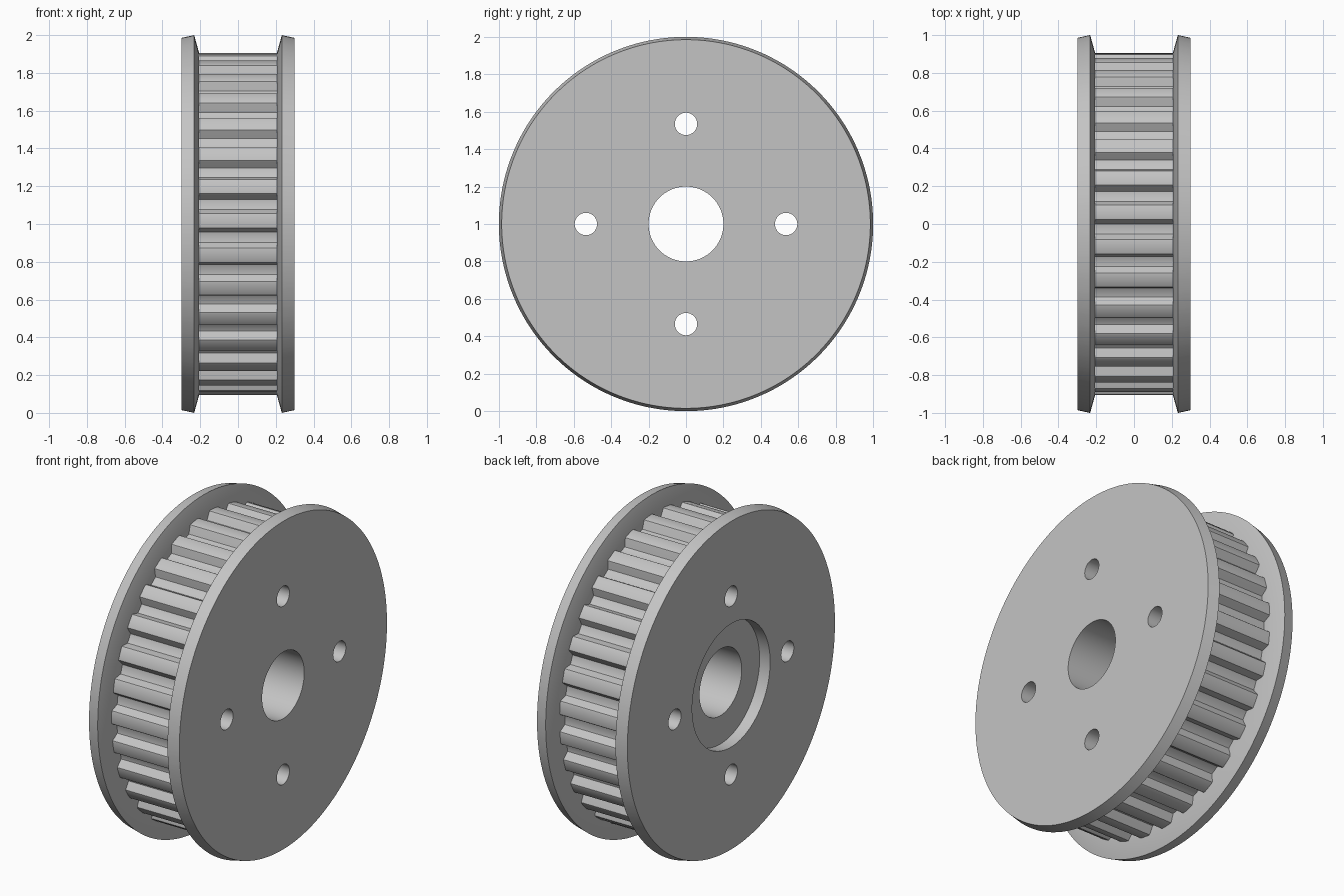
import bpy, bmesh, math
from mathutils import Matrix

if "Cube" in bpy.data.objects:
    bpy.data.objects.remove(bpy.data.objects["Cube"])

TEETH = 31
PITCH = 2 * math.pi / TEETH
PHASE = math.pi / 2 - 0.07      # angle of one tooth centre
ROOT = 0.855

# Half tooth: (angle from the tooth centre, radius), rounded tip and foot
half = [(0.036, 0.905), (0.043, 0.903), (0.048, 0.897),
        (0.067, 0.860), (0.070, 0.8565), (0.075, ROOT)]
tooth = ([(-PITCH / 2, ROOT)] + [(-a, r) for a, r in reversed(half)]
         + [(0, 0.905)] + half)
gear = [(PHASE + k * PITCH + a, r) for k in range(TEETH) for a, r in tooth]

# Rings across the width: (x, radius), None means the toothed outline
rings = [(-0.30, 0.985), (-0.232, 1.0), (-0.206, 0.906), (-0.206, None)]
rings += [(-x, r) for x, r in reversed(rings)]

metal = bpy.data.materials.new("plain_grey")
metal.diffuse_color = (0.55, 0.55, 0.55, 1)
metal.use_nodes = True
metal.node_tree.nodes["Principled BSDF"].inputs["Base Color"].default_value = metal.diffuse_color

# Pulley body: two flanges and the toothed rim as one closed skin
bm = bmesh.new()
loops = [[bm.verts.new((x, (r or g) * math.cos(a), 1 + (r or g) * math.sin(a)))
          for a, g in gear] for x, r in rings]
n = len(gear)
for lo, hi in zip(loops, loops[1:]):
    for i in range(n):
        j = (i + 1) % n
        bm.faces.new((lo[i], lo[j], hi[j], hi[i]))
bm.faces.new(loops[0])
bm.faces.new(loops[-1])
bmesh.ops.recalc_face_normals(bm, faces=bm.faces)
mesh = bpy.data.meshes.new("pulley")
bm.to_mesh(mesh)
bm.free()
pulley = bpy.data.objects.new("pulley", mesh)
bpy.context.collection.objects.link(pulley)
mesh.materials.append(metal)


def drill(name, radius, y, z, x0, x1, sides):
    """Cut a round hole along x through the pulley."""
    b = bmesh.new()
    bmesh.ops.create_cone(
        b, cap_ends=True, segments=sides, radius1=radius, radius2=radius,
        depth=x1 - x0,
        matrix=Matrix.Translation(((x0 + x1) / 2, y, z))
        @ Matrix.Rotation(math.pi / 2, 4, 'Y'))
    m = bpy.data.meshes.new(name)
    b.to_mesh(m)
    b.free()
    m.materials.append(metal)
    cutter = bpy.data.objects.new(name, m)
    bpy.context.collection.objects.link(cutter)
    mod = pulley.modifiers.new(name, 'BOOLEAN')
    mod.operation = 'DIFFERENCE'
    mod.solver = 'EXACT'
    mod.object = cutter
    bpy.context.view_layer.objects.active = pulley
    bpy.ops.object.modifier_apply(modifier=name)
    bpy.data.objects.remove(cutter)


# Recess on the left side, centre bore and four bolt holes
drill("recess_cutter", 0.37, 0, 1, -0.5, -0.23, 96)
drill("bore_cutter", 0.20, 0, 1, -0.5, 0.5, 64)
for k in range(4):
    t = k * math.pi / 2
    drill("bolt_hole_cutter", 0.06, 0.535 * math.cos(t),
          1 + 0.535 * math.sin(t), -0.5, 0.5, 32)

# Smooth round surfaces, keep sharp edges
bpy.ops.object.select_all(action='DESELECT')
pulley.select_set(True)
bpy.context.view_layer.objects.active = pulley
bpy.ops.object.shade_smooth_by_angle(angle=math.radians(32))
